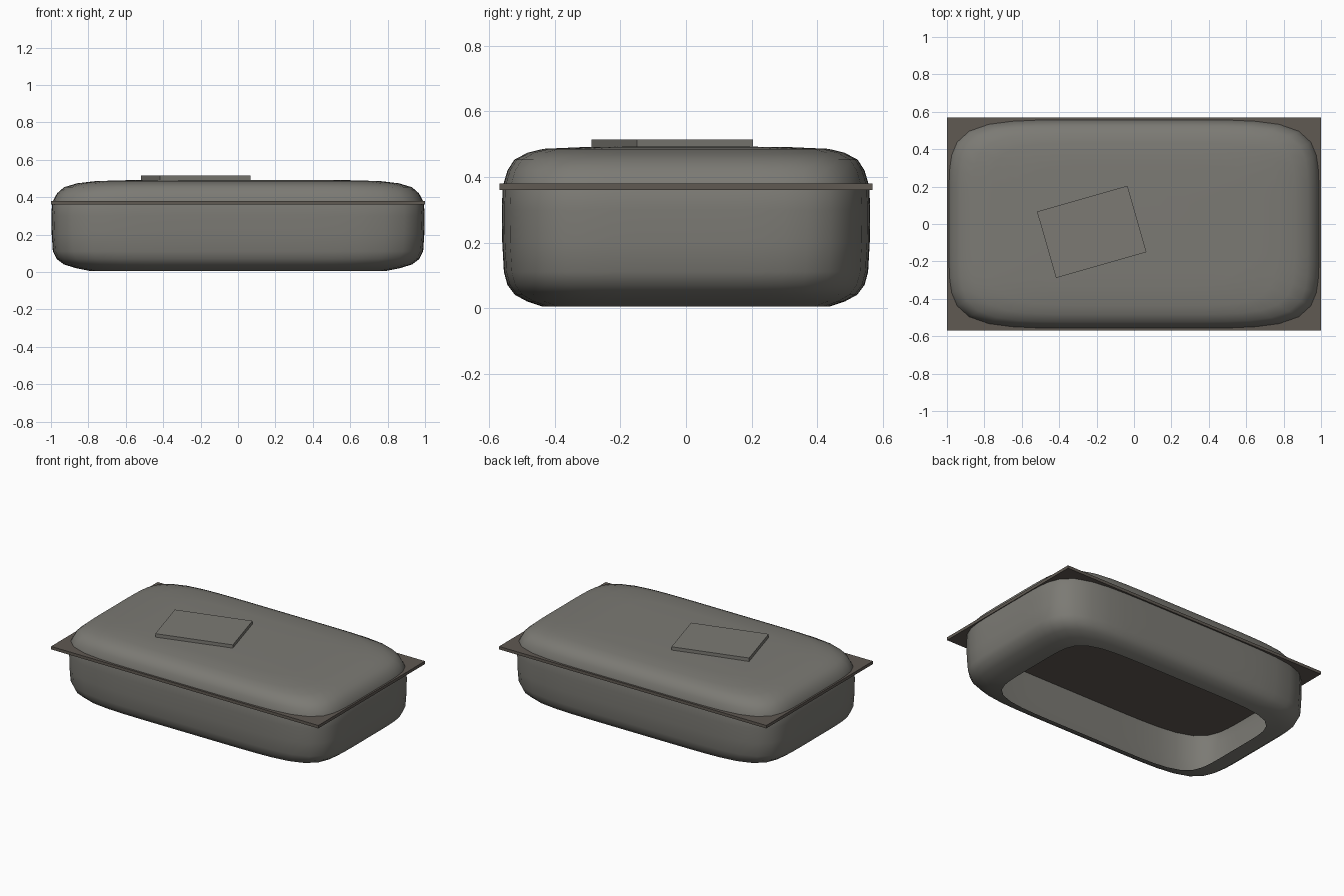
import bpy, math

if "Cube" in bpy.data.objects:
    bpy.data.objects.remove(bpy.data.objects["Cube"])


def material(name, rgb):
    m = bpy.data.materials.new(name)
    m.diffuse_color = (*rgb, 1)
    m.use_nodes = True
    m.node_tree.nodes["Principled BSDF"].inputs["Base Color"].default_value = m.diffuse_color
    return m


shell_grey = material("warm grey", (0.20, 0.195, 0.175))
rim_grey = material("dark brown grey", (0.115, 0.10, 0.085))


def add_object(name, verts, faces, mat):
    me = bpy.data.meshes.new(name)
    me.from_pydata(verts, [], faces)
    me.materials.append(mat)
    ob = bpy.data.objects.new(name, me)
    bpy.context.collection.objects.link(ob)
    return ob


def slab(name, center, size, angle, mat):
    bpy.ops.mesh.primitive_cube_add(size=1, location=center, rotation=(0, 0, angle))
    ob = bpy.context.object
    ob.name = name
    ob.scale = size
    ob.data.materials.append(mat)
    return ob


# rounded shell: (half length, half width, height), open underneath
levels = [(0.79, 0.44, 0.005), (0.865, 0.485, 0.02), (0.93, 0.522, 0.04),
          (0.97, 0.545, 0.07), (0.99, 0.556, 0.11), (0.996, 0.561, 0.20),
          (0.998, 0.562, 0.30), (0.994, 0.560, 0.37), (0.968, 0.545, 0.42),
          (0.93, 0.524, 0.453), (0.86, 0.484, 0.474), (0.76, 0.435, 0.486),
          (0.58, 0.32, 0.491), (0.3, 0.17, 0.493)]
N, POWER = 64, 6
verts, faces = [], []
for hx, hy, z in levels:
    for j in range(N):
        a = 2 * math.pi * j / N
        c, s = math.cos(a), math.sin(a)
        r = (abs(c) ** POWER + abs(s) ** POWER) ** (-1 / POWER)
        verts.append((hx * r * c, hy * r * s, z))
for i in range(len(levels) - 1):
    for j in range(N):
        k = (j + 1) % N
        faces.append((i * N + j, i * N + k, (i + 1) * N + k, (i + 1) * N + j))
faces.append(tuple((len(levels) - 1) * N + j for j in range(N)))
shell = add_object("rounded_shell", verts, faces, shell_grey)
for p in shell.data.polygons:
    p.use_smooth = True

# flat rectangular rim plate through the shell
slab("rim_plate", (0, 0, 0.37), (2.0, 1.14, 0.02), 0, rim_grey)

# tilted square pad on the lid
slab("top_pad", (-0.226, -0.042, 0.4975), (0.503, 0.369, 0.035),
     math.radians(16), shell_grey)
